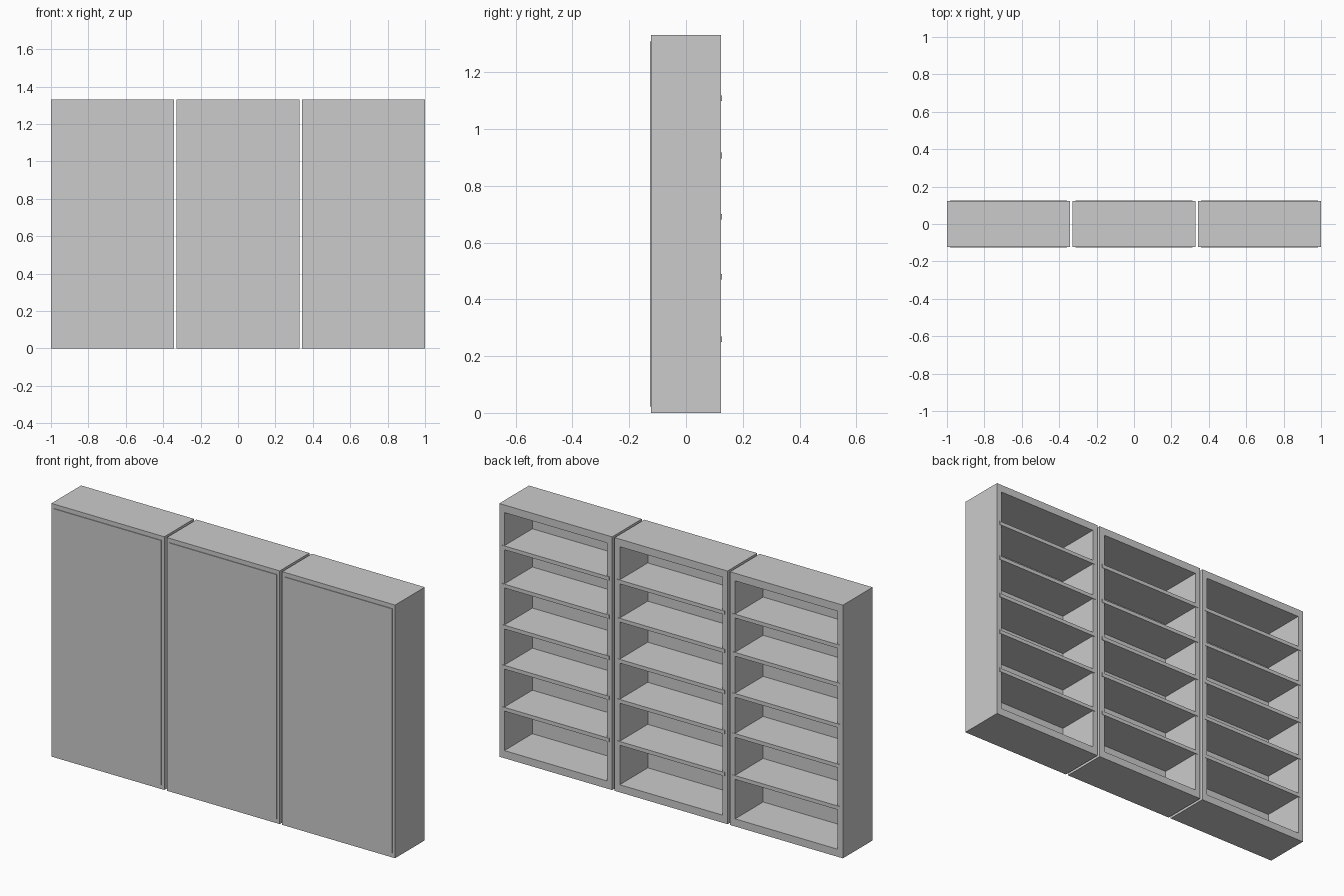
import bpy, bmesh

if "Cube" in bpy.data.objects:
    bpy.data.objects.remove(bpy.data.objects["Cube"])

WIDTH, PITCH, HEIGHT = 0.657, 0.6715, 1.332
SIDE, RAIL = 0.03, 0.04            # frame thickness at the sides and at top/bottom
Y_FRONT, Y_BACK = -0.1225, 0.1240  # depth of the frame
LIP = 0.0035                       # how far panel and shelves stand proud
INSET = 0.016                      # panel and shelf ends sit inside the frame walls
SHELF_Z = [0.259, 0.480, 0.691, 0.907, 1.108]
SHELF_T = 0.02


def finish(name, bm):
    bmesh.ops.recalc_face_normals(bm, faces=bm.faces[:])
    mesh = bpy.data.meshes.new(name)
    bm.to_mesh(mesh)
    bm.free()
    obj = bpy.data.objects.new(name, mesh)
    bpy.context.collection.objects.link(obj)
    return obj


def box(name, x0, x1, y0, y1, z0, z1):
    bm = bmesh.new()
    bmesh.ops.create_cube(bm, size=1)
    for v in bm.verts:
        v.co.x = x1 if v.co.x > 0 else x0
        v.co.y = y1 if v.co.y > 0 else y0
        v.co.z = z1 if v.co.z > 0 else z0
    return finish(name, bm)


def frame(name, x0, x1):
    """Open rectangular case: a ring in x-z, extruded through the depth."""
    def rect(dx, dz):
        return [(x0 + dx, dz), (x1 - dx, dz),
                (x1 - dx, HEIGHT - dz), (x0 + dx, HEIGHT - dz)]
    bm = bmesh.new()
    outer = [bm.verts.new((x, Y_FRONT, z)) for x, z in rect(0, 0)]
    inner = [bm.verts.new((x, Y_FRONT, z)) for x, z in rect(SIDE, RAIL)]
    ring = []
    for i in range(4):
        j = (i + 1) % 4
        ring.append(bm.faces.new((outer[i], outer[j], inner[j], inner[i])))
    front = bmesh.ops.duplicate(bm, geom=ring)["geom"]
    ext = bmesh.ops.extrude_face_region(bm, geom=ring)["geom"]
    moved = [g for g in ext if isinstance(g, bmesh.types.BMVert)]
    bmesh.ops.translate(bm, verts=moved, vec=(0, Y_BACK - Y_FRONT, 0))
    # weld the front ring, leaving exactly one face per side
    dup = [g for g in front if isinstance(g, bmesh.types.BMFace)]
    still = [f for f in ring if f.is_valid]
    if still:
        bmesh.ops.delete(bm, geom=still, context='FACES_ONLY')
    assert len(dup) == 4
    bmesh.ops.remove_doubles(bm, verts=bm.verts[:], dist=1e-5)
    return finish(name, bm)


for n, side in enumerate(("left", "middle", "right")):
    x0 = -1 + n * PITCH
    x1 = x0 + WIDTH
    frame(f"{side}_case_frame", x0, x1)
    # closing panel, slightly proud of the frame
    box(f"{side}_case_panel", x0 + INSET, x1 - INSET,
        Y_FRONT - LIP, Y_FRONT + 0.014, 0.023, HEIGHT - 0.023)
    # shelves, let into the side walls
    for k, z in enumerate(SHELF_Z):
        box(f"{side}_case_shelf_{k + 1}", x0 + INSET, x1 - INSET,
            Y_FRONT + 0.012, Y_BACK + 0.0025, z - SHELF_T / 2, z + SHELF_T / 2)
